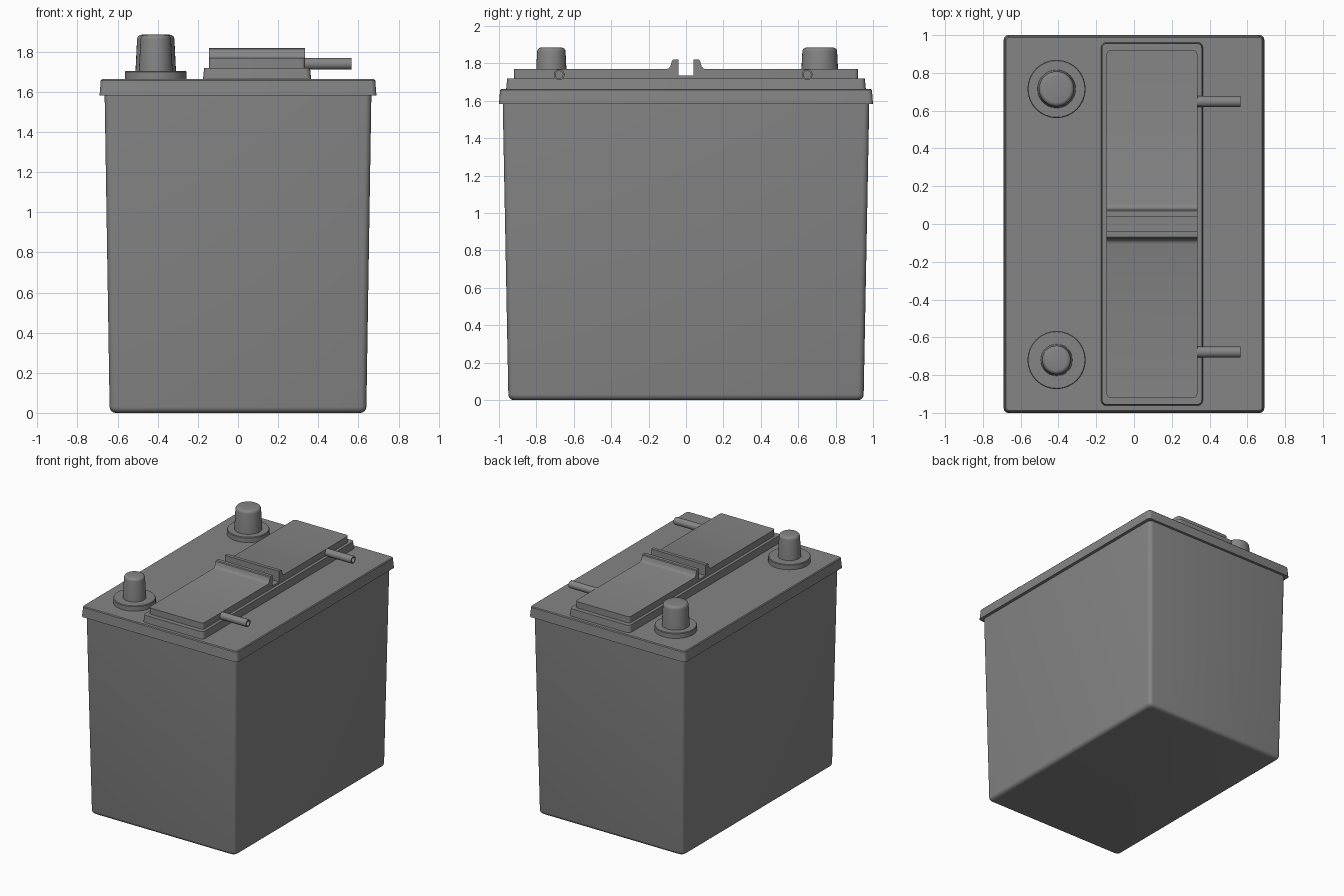
import bpy, bmesh, math
from mathutils import Matrix, Vector

if "Cube" in bpy.data.objects:
    bpy.data.objects.remove(bpy.data.objects["Cube"], do_unlink=True)

GREY = (0.235, 0.235, 0.235, 1)
plastic = bpy.data.materials.new("grey plastic")
plastic.use_nodes = True
plastic.diffuse_color = GREY
plastic.node_tree.nodes["Principled BSDF"].inputs["Base Color"].default_value = GREY


def finish(name, bm, angle=35):
    """Turn a bmesh into a smooth shaded object that keeps sharp edges."""
    bmesh.ops.remove_doubles(bm, verts=bm.verts, dist=0.0001)
    bmesh.ops.recalc_face_normals(bm, faces=bm.faces)
    mesh = bpy.data.meshes.new(name)
    bm.to_mesh(mesh)
    bm.free()
    mesh.materials.append(plastic)
    obj = bpy.data.objects.new(name, mesh)
    bpy.context.collection.objects.link(obj)
    bpy.ops.object.select_all(action="DESELECT")
    obj.select_set(True)
    bpy.context.view_layer.objects.active = obj
    bpy.ops.object.shade_smooth_by_angle(angle=math.radians(angle))
    return obj


def rounded_ring(bm, z, hx, hy, r, cx, steps=5):
    verts = []
    for quarter, (sx, sy) in enumerate(((1, 1), (-1, 1), (-1, -1), (1, -1))):
        for i in range(steps + 1):
            a = (quarter + i / steps) * math.pi / 2
            verts.append(bm.verts.new((cx + sx * (hx - r) + r * math.cos(a),
                                       sy * (hy - r) + r * math.sin(a), z)))
    return verts


def loft(name, sections, cx=0):
    """Stack rounded rectangles given as (z, half x, half y, corner radius)."""
    bm = bmesh.new()
    rings = [rounded_ring(bm, *s, cx) for s in sections]
    for low, high in zip(rings, rings[1:]):
        for i in range(len(low)):
            j = (i + 1) % len(low)
            bm.faces.new((low[i], low[j], high[j], high[i]))
    bm.faces.new(rings[0][::-1])
    bm.faces.new(rings[-1])
    return finish(name, bm)


def revolve(name, profile, matrix, steps=32):
    """Spin (radius, height) points about z, then place the result."""
    bm = bmesh.new()
    verts = [bm.verts.new((r, 0, z)) for r, z in profile]
    edges = [bm.edges.new(pair) for pair in zip(verts, verts[1:])]
    bmesh.ops.spin(bm, geom=verts + edges, cent=(0, 0, 0), axis=(0, 0, 1),
                   angle=2 * math.pi, steps=steps, use_duplicate=False)
    bmesh.ops.transform(bm, matrix=matrix, verts=bm.verts)
    return finish(name, bm)


# Tapered case with a rounded bottom edge
case = [(0.03 * (1 - math.sin(a)), 0.61 + 0.03 * math.cos(a),
         0.92 + 0.03 * math.cos(a), 0.03)
        for a in (math.pi / 2 * (1 - i / 4) for i in range(5))]
loft("case", case + [(1.6, 0.665, 0.98, 0.03)])

# Overhanging lid
loft("lid", [(1.582, 0.69, 1.0, 0.025), (1.658, 0.684, 0.994, 0.025),
             (1.664, 0.678, 0.988, 0.02)])

# Vent cover base on the lid
COVER_X = 0.095
loft("vent_cover_base", [(1.65, 0.271, 0.963, 0.03), (1.72, 0.264, 0.956, 0.025)], COVER_X)

# Vent cover top: side profile with two flared ridges and a slot between
half = [(0.92, 1.71), (0.92, 1.77), (0.105, 1.77), (0.092, 1.774),
        (0.083, 1.785), (0.075, 1.815), (0.068, 1.82), (0.04, 1.82), (0.04, 1.735)]
outline = half + [(-y, z) for y, z in reversed(half)]
bm = bmesh.new()
face = bm.faces.new([bm.verts.new((COVER_X - 0.24, y, z)) for y, z in outline])
moved = bmesh.ops.extrude_face_region(bm, geom=[face])["geom"]
bmesh.ops.translate(bm, vec=Vector((0.48, 0, 0)),
                    verts=[g for g in moved if isinstance(g, bmesh.types.BMVert)])
corners = [e for e in bm.edges if all(abs(v.co.y) > 0.9 for v in e.verts)
           and abs(e.verts[0].co.z - e.verts[1].co.z) > 0.01]
bmesh.ops.bevel(bm, geom=corners, offset=0.02, segments=4, profile=0.5, affect="EDGES")
finish("vent_cover_top", bm)

# Terminal posts on round collars; the back post is thicker
for side, y, r in (("front", -0.72, 0.084), ("back", 0.715, 0.101)):
    top, edge = r - 0.008, 0.022
    post = [(0, 1.65), (0.154, 1.65), (0.154, 1.7), (0.15, 1.705), (r, 1.705)]
    post += [(top - edge + edge * math.cos(a), 1.863 + edge * math.sin(a))
             for a in (math.pi / 2 * i / 4 for i in range(5))]
    revolve(side + "_terminal", post + [(0, 1.885)], Matrix.Translation((-0.41, y, 0)))

# Hollow vent tubes pointing out of the cover
tube = [(0, 0), (0.029, 0), (0.029, 0.265), (0.02, 0.265), (0.02, 0.06), (0, 0.06)]
for side, y in (("front", -0.678), ("back", 0.648)):
    revolve(side + "_vent_tube", tube,
            Matrix.Translation((0.3, y, 1.74)) @ Matrix.Rotation(math.pi / 2, 4, "Y"), 24)
